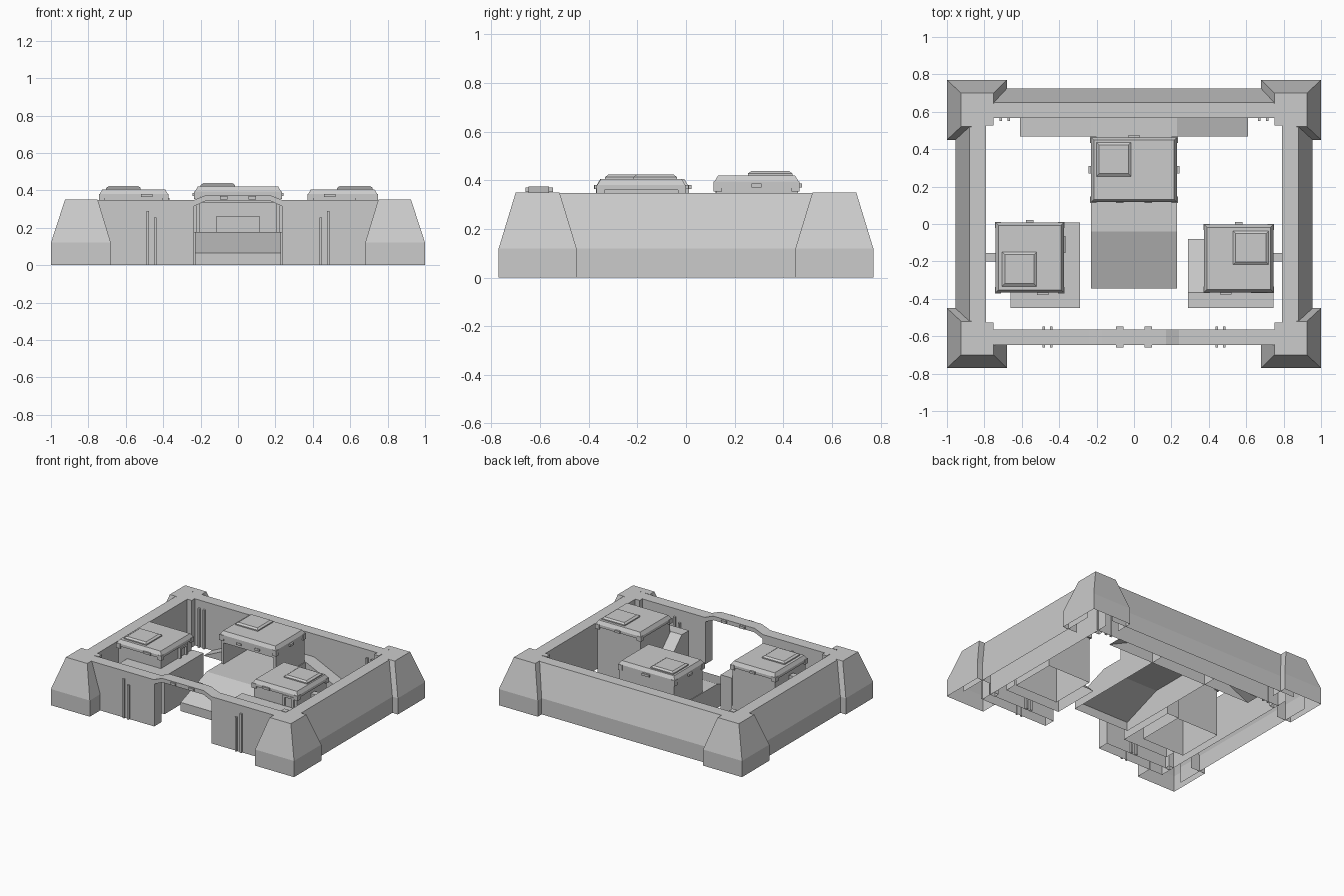
import bpy, bmesh

if "Cube" in bpy.data.objects:
    bpy.data.objects.remove(bpy.data.objects["Cube"])


def loft(name, rings, skip=(), caps=True):
    """Join matching rings of points, cap the ends, leave the ground side open."""
    bm = bmesh.new()
    vs = [[bm.verts.new(p) for p in r] for r in rings]
    n = len(rings[0])
    for a, b in zip(vs, vs[1:]):
        for i in range(n):
            j = (i + 1) % n
            if i not in skip:
                bm.faces.new((a[i], a[j], b[j], b[i]))
    if caps:
        bm.faces.new(vs[0][::-1])
        bm.faces.new(vs[-1])
    bmesh.ops.recalc_face_normals(bm, faces=bm.faces)
    low = [f for f in bm.faces if all(v.co.z < 1e-4 for v in f.verts)]
    bmesh.ops.delete(bm, geom=low, context='FACES')
    me = bpy.data.meshes.new(name)
    bm.to_mesh(me)
    bm.free()
    ob = bpy.data.objects.new(name, me)
    bpy.context.collection.objects.link(ob)
    return ob


def rect(x0, x1, y0, y1, z, inset=0):
    i = inset
    return [(x0 + i, y0 + i, z), (x1 - i, y0 + i, z), (x1 - i, y1 - i, z), (x0 + i, y1 - i, z)]


def box(name, x0, x1, y0, y1, z0, z1):
    return loft(name, [rect(x0, x1, y0, y1, z0), rect(x0, x1, y0, y1, z1)])


def along_x(name, prof, x0, x1, **kw):
    return loft(name, [[(x, y, z) for y, z in prof] for x in (x0, x1)], **kw)


def along_y(name, prof, y0, y1, **kw):
    return loft(name, [[(x, y, z) for x, z in prof] for y in (y0, y1)], **kw)


H = 0.347

# L-shaped corner bastions with battered upper faces (inner hidden sides left off)
foot = [(1, .77), (.68, .77), (.68, .645), (.88, .645), (.88, .45), (1, .45)]
crown = [(.925, .7), (.75, .7), (.75, .645), (.87, .645), (.87, .52), (.925, .52)]
for sx in (-1, 1):
    for sy in (-1, 1):
        loft("corner_bastion", [[(sx * x, sy * y, z) for x, y in pts]
                                for pts, z in ((foot, 0), (foot, .12), (crown, .35))], skip=(2, 3))
        xs = sorted((sx * .75, sx * .79))
        ys = sorted((sy * .527, sy * .566))
        box("inner_corner_post", *xs, *ys, 0, .35)

# Side and back walls
for s in (-1, 1):
    along_y("side_wall", [(s * .955, 0), (s * .955, .12), (s * .88, H), (s * .79, H), (s * .79, 0)],
            -.65, .65, caps=False, skip=(4,))
along_x("back_wall", [(.724, 0), (.724, .12), (.65, H), (.567, H), (.567, 0)],
        -.8, .8, caps=False, skip=(4,))

# Front wall with raised gate bridge
half = [(.8, 0), (.8, H), (.24, H), (.17, .375)]
under = [(.17, .345), (.235, .315), (.235, 0)]
prof = half + [(-x, z) for x, z in half[::-1]] + [(-x, z) for x, z in under[::-1]] + under
along_y("front_wall", prof, -.648, -.563, skip=(0, 6))

# Ribs on walls, bridge lamps, braces
for s in (-1, 1):
    for x, h in ((.482, .29), (.443, .255)):
        for y0, y1 in ((-.66, -.645), (-.565, -.547)):
            box("front_wall_rib", s * x - .007, s * x + .007, y0, y1, 0, h)
    for x in (.712, .67):
        box("back_wall_rib", s * x - .007, s * x + .007, .55, .57, 0, .29)
    box("gate_bridge_lamp", s * .075 - .02, s * .075 + .02, -.66, -.547, .352, .37)
    box("house_brace", *sorted((s * .74, s * .795)), -.2, -.155, .29, .335)

# Central ramp with a front lip, platform and the two ramps along the back wall
along_x("central_ramp", [(-.345, 0), (-.345, .065), (-.04, .177), (.567, .177), (.567, 0)], -.23, .23)
along_y("back_ramps", [(-.61, 0), (-.23, .177), (.23, .177), (.61, 0)], .467, .567)


def roof(x0, x1, y0, y1, z0, z1, hatch):
    loft("roof", [rect(x0, x1, y0, y1, z0), rect(x0, x1, y0, y1, z1 - .025),
                  rect(x0, x1, y0, y1, z1, .015)])
    loft("roof_hatch", [rect(*hatch, z1 - .002), rect(*hatch, z1 + .008),
                        rect(*hatch, z1 + .018, .014)])
    # corner brackets
    for x in (x0 + .013, x1 - .013):
        for y in (y0 + .013, y1 - .013):
            box("roof_bracket", x - .017, x + .017, y - .017, y + .017, z0 - .015, z1 - .025)


def lamp(x, y, z, dx, dy):
    box("lamp", x - dx, x + dx, y - dy, y + dy, z - .008, z + .008)


# Central gatehouse: open front, doorway at the back
for s in (-1, 1):
    box("gatehouse_side_wall", *sorted((s * .205, s * .225)), .125, .46, .177, .38)
    box("gatehouse_back_wall", *sorted((s * .115, s * .205)), .44, .46, .177, .38)
    lamp(s * .23, .29, .378, .014, .02)
    lamp(s * .075, .125, .362, .02, .012)
box("gatehouse_back_lintel", -.115, .115, .44, .46, .26, .38)
box("gatehouse_front_lintel", -.205, .205, .122, .14, .335, .38)
roof(-.23, .23, .117, .463, .368, .42, (-.2, -.015, .255, .437))
lamp(0, .465, .378, .03, .012)

# Side houses: hollow bodies, roofs with hatches
for x0, x1, y0, y1, hatch in ((-.74, -.375, -.367, .008, (-.705, -.52, -.333, -.15)),
                              (.375, .745, -.365, -.003, (.53, .72, -.217, -.037))):
    loft("house_body", [rect(x0, x1, y0, y1, z, .008) for z in (0, .365)], caps=False)
    roof(x0, x1, y0, y1, .36, .405, hatch)
    xm, s = (x0 + x1) / 2, (1 if x0 > 0 else -1)
    lamp(xm - s * .07, y0, .372, .03, .012)
    lamp(xm, y1, .372, .02, .014)

# Left terrace wraps front and inner side
loft("left_terrace", [[(x, y, z) for x, y in ((-.66, -.448), (-.29, -.448), (-.29, .008), (-.383, .008),
                                             (-.383, -.359), (-.66, -.359))] for z in (0, .28)], skip=(3, 4))
# Right terrace with a steep ramp on its inner side
loft("right_terrace", [rect(.29, .745, -.448, -.365, z) for z in (0, .28)], skip=(2,))
along_x("right_terrace_ramp", [(-.365, 0), (-.365, .28), (-.08, 0)], .29, .383, skip=(0,))


# Door frames opening onto the terraces
def door_frame(name, x, y, axis):
    for a0, a1, z0, z1 in ((-.045, -.03, .28, .36), (.03, .045, .28, .36), (-.045, .045, .345, .36)):
        if axis == 'x':
            box(name, x + a0, x + a1, y - .012, y + .012, z0, z1)
        else:
            box(name, x - .012, x + .012, y + a0, y + a1, z0, z1)


door_frame("right_house_door_frame", .67, -.357, 'x')
door_frame("left_house_door_frame", -.378, -.11, 'y')
